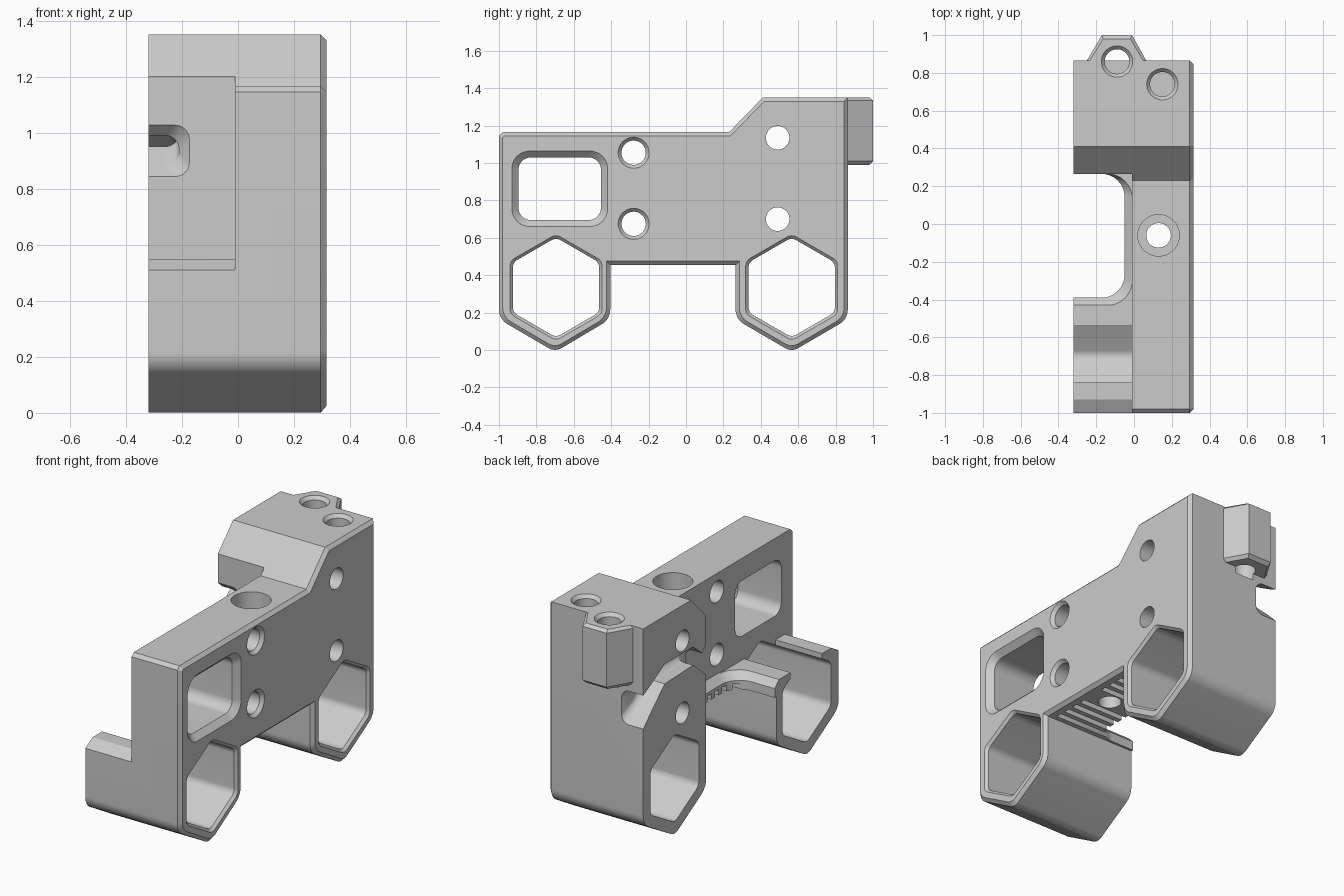
import bpy, bmesh, math
from mathutils import Vector

cube = bpy.data.objects.get("Cube")
if cube:
    bpy.data.objects.remove(cube, do_unlink=True)

grey = bpy.data.materials.new("grey plastic")
grey.use_nodes = True
colour = (0.6, 0.6, 0.6, 1)
grey.diffuse_color = colour
grey.node_tree.nodes["Principled BSDF"].inputs["Base Color"].default_value = colour


def inset(poly, d):
    """Move the sides of a counter-clockwise polygon of (u, v, radius) inward."""
    out = []
    for i, (u, v, r) in enumerate(poly):
        p, a, b = Vector((u, v)), Vector(poly[i - 1][:2]), Vector(poly[(i + 1) % len(poly)][:2])
        e, f = (p - a).normalized(), (b - p).normalized()
        n, m = Vector((-e.y, e.x)), Vector((-f.y, f.x))
        q = p + (n + m) * d / (1 + n.dot(m))
        out.append((q.x, q.y, r))
    return out


def rounded(poly, steps=8):
    """Fillet the corners of a polygon of (u, v, radius)."""
    out = []
    for i, (u, v, r) in enumerate(poly):
        p = Vector((u, v))
        if not r:
            out.append(p)
            continue
        e = (Vector(poly[i - 1][:2]) - p).normalized()
        f = (Vector(poly[(i + 1) % len(poly)][:2]) - p).normalized()
        half = e.angle(f) / 2
        c = p + (e + f).normalized() * r / math.sin(half)
        s, t = p + e * r / math.tan(half) - c, p + f * r / math.tan(half) - c
        out += [c + s.lerp(t, k / steps).normalized() * r for k in range(steps + 1)]
    return out


def rect(u0, u1, v0, v1, r=0):
    return [(u0, v0, r), (u1, v0, r), (u1, v1, r), (u0, v1, r)]


def hexagon(u, v, apothem, r):
    R = apothem / math.cos(math.pi / 6)
    turns = [math.radians(30 + 60 * k) for k in range(6)]
    return [(u + R * math.cos(t), v + R * math.sin(t), r) for t in turns]


def circle(u, v, r, n=40):
    return [Vector((u + r * math.cos(k * math.tau / n), v + r * math.sin(k * math.tau / n))) for k in range(n)]


def loft(name, axis, sections):
    """Solid through (depth, outline) sections along an axis."""
    place = {"x": lambda d, p: (d, p[0], p[1]),
             "y": lambda d, p: (p[0], d, p[1]),
             "z": lambda d, p: (p[0], p[1], d)}[axis]
    bm = bmesh.new()
    rings = [[bm.verts.new(place(d, p)) for p in pts] for d, pts in sections]
    for lo, hi in zip(rings, rings[1:]):
        for i in range(len(lo)):
            bm.faces.new((lo[i - 1], lo[i], hi[i], hi[i - 1]))
    bm.faces.new(rings[0])
    bm.faces.new(rings[-1])
    bmesh.ops.recalc_face_normals(bm, faces=bm.faces)
    mesh = bpy.data.meshes.new(name)
    bm.to_mesh(mesh)
    bm.free()
    mesh.materials.append(grey)
    obj = bpy.data.objects.new(name, mesh)
    bpy.context.collection.objects.link(obj)
    return obj


def prism(name, axis, a, b, poly):
    pts = rounded(poly)
    return loft(name, axis, [(a, pts), (b, pts)])


LEFT, RIGHT, INNER = -0.32, 0.315, -0.01   # outer faces and inner face of the plate
FRONT_HEX, BACK_HEX, HEX_Z = -0.695, 0.565, 0.335

# Main body: side outline with a chamfer round the outer face
outline = [(-1, 0.165, 0.09), (-0.70, -0.01, 0.07), (-0.405, 0.165, 0.09), (-0.405, 0.455, 0),
           (0.265, 0.455, 0), (0.265, 0.165, 0.09), (0.565, -0.01, 0.07), (0.865, 0.165, 0.09),
           (0.865, 1.35, 0), (0.41, 1.35, 0), (0.23, 1.165, 0), (-0.98, 1.165, 0), (-1, 1.145, 0)]
side = rounded(outline)
body = loft("carriage_body", "x", [(LEFT, side), (RIGHT - 0.02, side),
                                   (RIGHT, rounded(inset(outline, 0.02)))])

# Back lug
lug = [(0.095, 0.80, 0), (0.065, 0.865, 0), (-0.01, 1, 0), (-0.17, 1, 0), (-0.25, 0.865, 0), (-0.28, 0.80, 0)]
small = [(u * 0.9 - 0.01, v - 0.02 if v > 0.9 else v, r) for u, v, r in lug]
lug_obj = loft("back_lug", "z", [(0.99, rounded(small)), (1.01, rounded(lug)),
                                 (1.335, rounded(lug)), (1.35, rounded(small))])

cutters = []

# Open space beside the plate, above the front holder
cutters.append(prism("upper_space", "x", -0.5, INNER, rect(-1.2, 0.265, 0.55, 1.6)))
cutters.append(prism("holder_slope", "x", -0.5, INNER,
                     [(-1.035, 0.49, 0), (-0.912, 0.56, 0), (-1.035, 0.60, 0)]))
cutters.append(prism("holder_mouth", "x", -0.5, INNER, rect(-0.84, -0.54, 0.42, 0.7)))

# Rounded gap between the holders, chamfered at its top
gap = rounded(rect(-0.7, -0.05, -0.39, 0.265, 0.12))
wide = rounded(rect(-0.7, -0.002, -0.438, 0.265, 0.13))
cutters.append(loft("middle_gap", "z", [(0.3, gap), (0.51, gap), (0.558, wide)]))

# Hexagonal bores
for y in (FRONT_HEX, BACK_HEX):
    bore = rounded(hexagon(y, HEX_Z, 0.231, 0.05))
    flare = rounded(hexagon(y, HEX_Z, 0.247, 0.05))
    cutters.append(loft("hex_bore", "x", [(-0.5, bore), (RIGHT - 0.016, bore), (RIGHT + 0.001, flare)]))

# Window in the plate
win = rounded(rect(-0.895, -0.455, 0.695, 1.03, 0.065))
win_edge = rounded(rect(-0.932, -0.418, 0.66, 1.065, 0.095))
cutters.append(loft("window", "x", [(-0.5, win), (RIGHT - 0.035, win), (RIGHT + 0.001, win_edge)]))

# Cross holes
for y, z, r, edge in ((-0.28, 1.055, 0.065, 0.084), (-0.28, 0.675, 0.065, 0.084),
                      (0.49, 1.135, 0.063, 0.063), (0.49, 0.70, 0.063, 0.063)):
    cutters.append(loft("cross_hole", "x", [(-0.5, circle(y, z, r)), (RIGHT - 0.02, circle(y, z, r)),
                                            (RIGHT + 0.001, circle(y, z, edge))]))

# Upright holes: two in the raised block, a counterbored one in the plate
for x, y in ((-0.09, 0.86), (0.15, 0.74)):
    cutters.append(loft("top_hole", "z", [(0.95, circle(x, y, 0.065)), (1.33, circle(x, y, 0.065)),
                                          (1.351, circle(x, y, 0.084))]))
for r, low in ((0.065, 0.3), (0.11, 0.8)):
    cutters.append(loft("plate_hole", "z", [(low, circle(0.13, -0.06, r)), (1.3, circle(0.13, -0.06, r))]))

# Curved strap channel through the raised block
path = [(0.25, -0.16, 0.83, 1.04), (0.305, -0.21, 0.88, 0.99), (0.39, -0.21, 0.95, 1.06),
        (0.66, -0.21, 0.94, 1.06), (0.80, -0.20, 0.81, 0.98), (0.88, -0.17, 0.73, 0.94)]
cutters.append(loft("strap_channel", "y",
                    [(y, rounded(rect(-0.5, x, lo, hi, 0.05))) for y, x, lo, hi in path]))

# Belt grooves under the plate
for start in (-0.375, 0.015):
    for k in range(4):
        y = start + 0.068 * k
        cutters.append(prism("belt_groove", "x", -0.2, RIGHT - 0.06, rect(y, y + 0.036, 0.4, 0.49)))


def combine(target, tools, operation):
    for tool in tools:
        mod = target.modifiers.new(tool.name, "BOOLEAN")
        mod.operation, mod.solver, mod.object = operation, "EXACT", tool
        tool.hide_render = True


combine(body, [lug_obj], "UNION")
combine(body, cutters, "DIFFERENCE")

# Bake the cuts and drop the helpers
bpy.context.view_layer.update()
result = bpy.data.meshes.new_from_object(body.evaluated_get(bpy.context.evaluated_depsgraph_get()))
body.modifiers.clear()
body.data = result
for helper in cutters + [lug_obj]:
    bpy.data.objects.remove(helper, do_unlink=True)

bpy.ops.object.select_all(action="DESELECT")
bpy.context.view_layer.objects.active = body
body.select_set(True)
bpy.ops.object.shade_smooth_by_angle(angle=math.radians(25))
